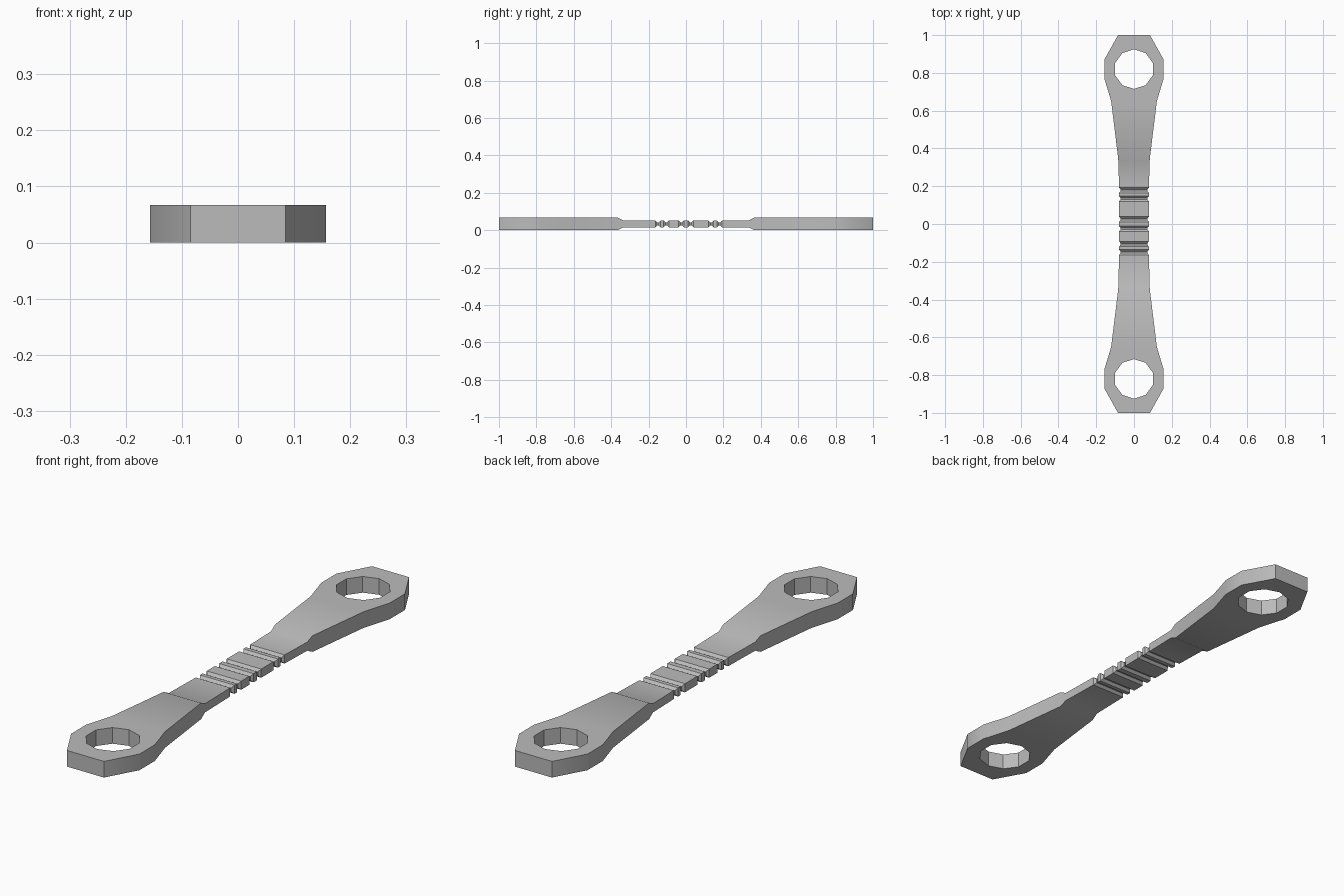
import bpy, bmesh, math

if "Cube" in bpy.data.objects:
    bpy.data.objects.remove(bpy.data.objects["Cube"], do_unlink=True)

MID = 0.0335          # mid-height of the flat bar
SHAFT_W, SHAFT_H = 0.079, 0.018
GROOVE_W, GROOVE_H = 0.071, 0.008

grey = bpy.data.materials.new("plain grey")
grey.use_nodes = True
colour = (0.5, 0.5, 0.5, 1)
grey.diffuse_color = colour
grey.node_tree.nodes["Principled BSDF"].inputs["Base Color"].default_value = colour

# Paddle sections from the shaft to the tip: y, half width, half height
paddle = [(0.335, 0.083, SHAFT_H), (0.365, 0.086, MID), (0.65, 0.121, MID),
          (0.77, 0.157, MID), (0.87, 0.157, MID), (1.0, 0.085, MID)]

# Shaft sections, pinched at each groove
sections = [(-y, w, h) for y, w, h in reversed(paddle)]
for y in (-0.15, -0.106, -0.025, 0.025, 0.134, 0.179):
    sections += [(y - 0.014, SHAFT_W, SHAFT_H), (y - 0.004, GROOVE_W, GROOVE_H),
                 (y + 0.004, GROOVE_W, GROOVE_H), (y + 0.014, SHAFT_W, SHAFT_H)]
sections += paddle

# Loft rectangular sections along the bar
bm = bmesh.new()
rings = [[bm.verts.new((sx * w, y, MID + sz * h))
          for sx, sz in ((-1, -1), (1, -1), (1, 1), (-1, 1))]
         for y, w, h in sections]
for a, b in zip(rings, rings[1:]):
    for i in range(4):
        j = (i + 1) % 4
        bm.faces.new((a[i], a[j], b[j], b[i]))
bm.faces.new(rings[0])
bm.faces.new(rings[-1])
bmesh.ops.recalc_face_normals(bm, faces=bm.faces)
mesh = bpy.data.meshes.new("link_bar")
bm.to_mesh(mesh)
bm.free()
mesh.materials.append(grey)
bar = bpy.data.objects.new("link_bar", mesh)
bpy.context.collection.objects.link(bar)

# Ten-sided hole through each paddle
for side in (-1, 1):
    bpy.ops.mesh.primitive_cylinder_add(vertices=10, radius=0.105, depth=0.3,
                                        location=(0, side * 0.82, MID))
    cutter = bpy.context.object
    cutter.name = "hole_cutter"
    cutter.hide_render = True
    cutter.data.materials.append(grey)
    cut = bar.modifiers.new("hole", "BOOLEAN")
    cut.operation, cut.solver, cut.object = "DIFFERENCE", "EXACT", cutter
    bpy.ops.object.select_all(action="DESELECT")
    bpy.context.view_layer.objects.active = bar
    bar.select_set(True)
    bpy.ops.object.modifier_apply(modifier=cut.name)
    bpy.data.objects.remove(cutter, do_unlink=True)

bpy.ops.object.shade_smooth_by_angle(angle=math.radians(30))
